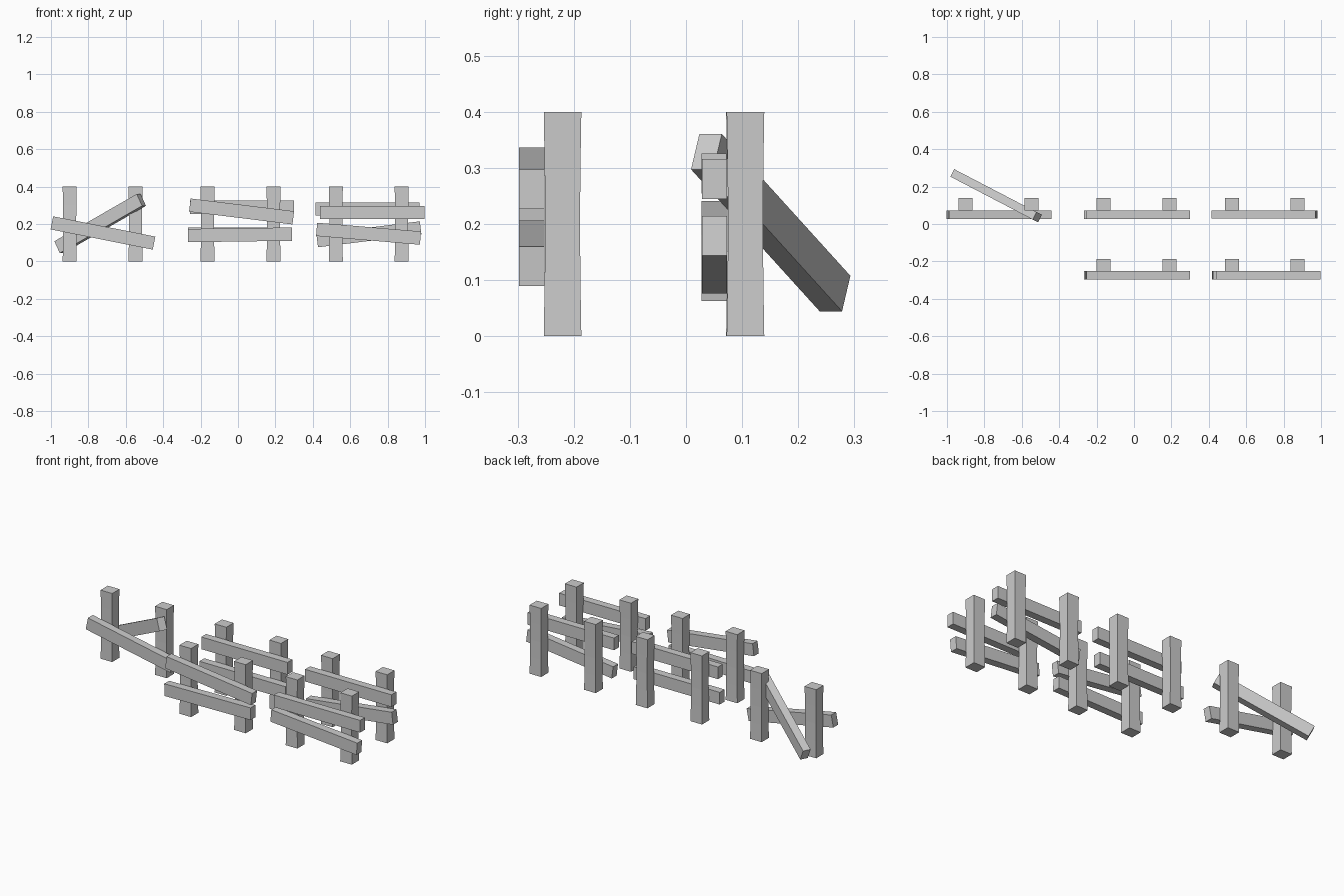
import bpy, bmesh
from math import radians
from mathutils import Matrix, Euler

if "Cube" in bpy.data.objects:
    bpy.data.objects.remove(bpy.data.objects["Cube"])


def finish(name, bm, loc, rot=(0, 0, 0)):
    bmesh.ops.recalc_face_normals(bm, faces=bm.faces)
    mesh = bpy.data.meshes.new(name)
    bm.to_mesh(mesh)
    bm.free()
    ob = bpy.data.objects.new(name, mesh)
    bpy.context.collection.objects.link(ob)
    ob.location = loc
    ob.rotation_euler = Euler([radians(a) for a in rot])
    return ob


def post(name, x, y):
    # square post, slightly waisted in the middle
    bm = bmesh.new()
    rings = []
    for z, s in [(0, 1), (0.1, 0.95), (0.2, 0.93), (0.3, 0.95), (0.4, 1)]:
        a, b = 0.0375 * s, 0.0335 * s
        rings.append([bm.verts.new((i * a, j * b, z))
                      for i, j in ((-1, -1), (1, -1), (1, 1), (-1, 1))])
    for lo, hi in zip(rings, rings[1:]):
        for k in range(4):
            n = (k + 1) % 4
            bm.faces.new((lo[k], lo[n], hi[n], hi[k]))
    bm.faces.new(rings[0])
    bm.faces.new(rings[-1])
    finish(name, bm, (x, y, 0))


def rail(name, x, y, z, pitch, yaw=0):
    # plank; positive pitch lifts the right end
    bm = bmesh.new()
    bmesh.ops.create_cube(bm, size=1, matrix=Matrix.Diagonal((0.557, 0.045, 0.071, 1)))
    finish(name, bm, (x, y, z), (0, -pitch, yaw))


# fence sections: name, post x pair, post y, rails (x, z, pitch)
sections = [
    ("back_middle", (-0.163, 0.19), 0.105, [(0.022, 0.29, 0), (0.01, 0.145, 0)]),
    ("back_right", (0.523, 0.875), 0.106, [(0.692, 0.28, 0), (0.7, 0.145, 7)]),
    ("front_middle", (-0.163, 0.19), -0.22, [(0.019, 0.267, -7), (0.011, 0.142, 0.8)]),
    ("front_right", (0.523, 0.875), -0.22, [(0.718, 0.262, 0), (0.698, 0.148, -4.8)]),
    ("broken", (-0.9, -0.548), 0.105, [(-0.722, 0.152, -11.2)]),
]
for name, xs, y, rails in sections:
    for side, x in zip(("left", "right"), xs):
        post(f"{name}_{side}_post", x, y)
    for level, (x, z, pitch) in zip(("upper", "lower"), rails):
        rail(f"{name}_{level}_rail", x, y - 0.055, z, pitch)

# loose rail fallen behind the broken section
rail("fallen_rail", -0.737, 0.151, 0.2025, 27, -27.5)
